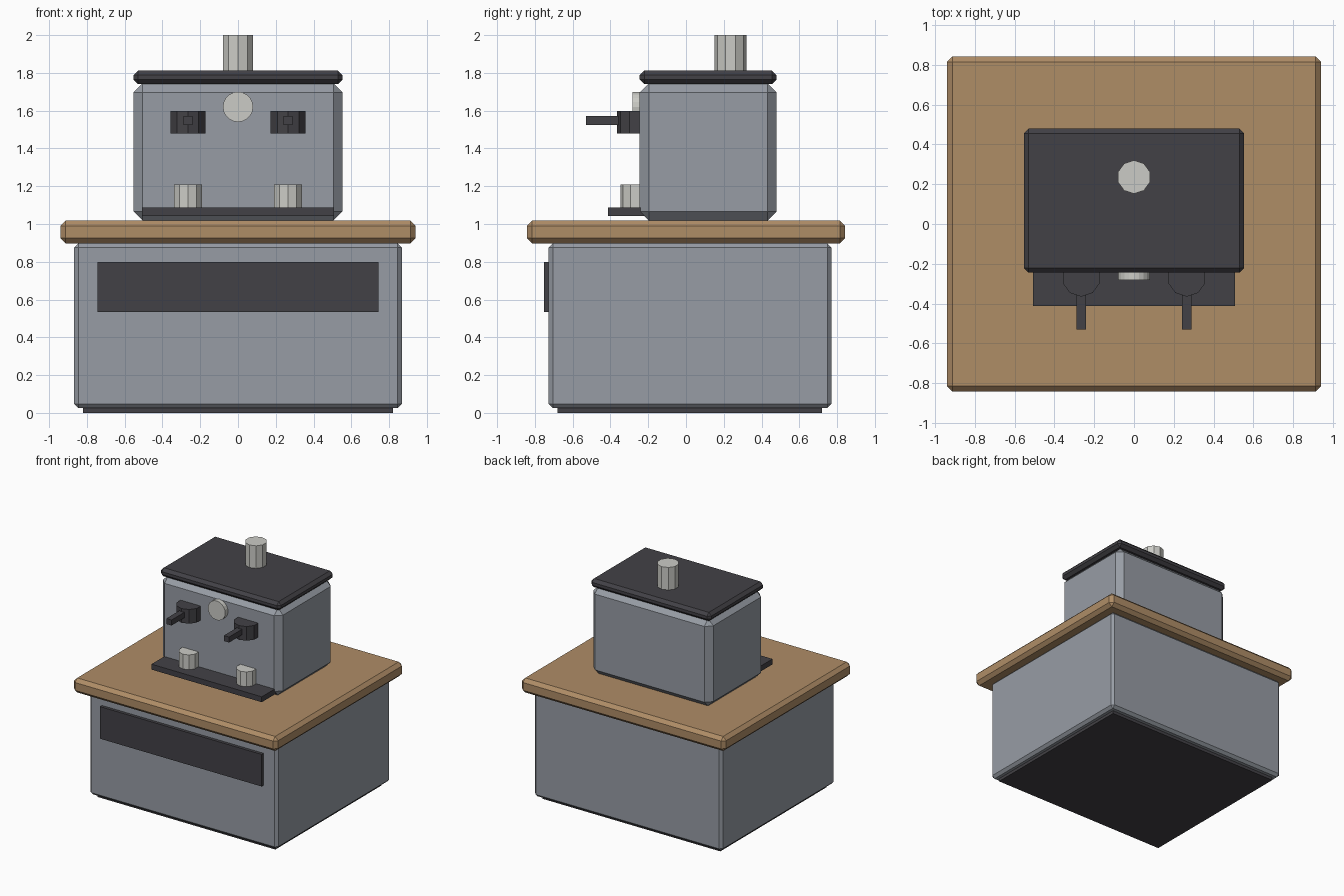
import bpy, bmesh, math
from mathutils import Matrix, Vector

if "Cube" in bpy.data.objects:
    bpy.data.objects.remove(bpy.data.objects["Cube"])


def material(name, rgb):
    m = bpy.data.materials.new(name)
    m.diffuse_color = (*rgb, 1.0)
    m.use_nodes = True
    m.node_tree.nodes["Principled BSDF"].inputs["Base Color"].default_value = m.diffuse_color
    return m


STEEL = material("grey steel", (0.31, 0.335, 0.375))
DARK = material("charcoal", (0.055, 0.053, 0.061))
WOOD = material("warm wood", (0.43, 0.266, 0.134))
PALE = material("pale ceramic", (0.60, 0.60, 0.565))


def finish(bm, name, mat):
    bmesh.ops.recalc_face_normals(bm, faces=bm.faces[:])
    me = bpy.data.meshes.new(name)
    bm.to_mesh(me)
    bm.free()
    me.materials.append(mat)
    ob = bpy.data.objects.new(name, me)
    bpy.context.collection.objects.link(ob)
    return ob


def box(name, xr, yr, zr, mat, bevel=0.0):
    """Box from min/max ranges, with optional flat chamfered edges."""
    bm = bmesh.new()
    bmesh.ops.create_cube(bm, size=1)
    for v in bm.verts:
        v.co = Vector([(r[0] + r[1]) / 2 + c * (r[1] - r[0])
                       for c, r in zip(v.co, (xr, yr, zr))])
    if bevel:
        bmesh.ops.bevel(bm, geom=bm.edges[:], offset=bevel, segments=1,
                        affect='EDGES', profile=0.5)
    return finish(bm, name, mat)


def cylinder(name, centre, r, height, sides, mat, axis='Z'):
    """Flat-sided cylinder with a corner pointing along +y."""
    bm = bmesh.new()
    bmesh.ops.create_cone(bm, cap_ends=True, segments=sides,
                          radius1=r, radius2=r, depth=height)
    # put a corner on the y axis whatever the start angle
    bm.verts.ensure_lookup_table()
    a = math.atan2(bm.verts[0].co.y, bm.verts[0].co.x)
    m = Matrix.Rotation(math.pi / 2 - a, 4, 'Z')
    if axis == 'Y':
        m = Matrix.Rotation(math.pi / 2, 4, 'X') @ m
    bmesh.ops.transform(bm, matrix=Matrix.Translation(centre) @ m, verts=bm.verts[:])
    return finish(bm, name, mat)


# Cabinet and counter
box("plinth", (-0.82, 0.82), (-0.68, 0.72), (0, 0.03), DARK)
box("cabinet", (-0.867, 0.867), (-0.727, 0.77), (0.025, 0.897), STEEL, 0.022)
box("front_panel", (-0.745, 0.745), (-0.753, -0.72), (0.533, 0.80), DARK)
box("counter_top", (-0.94, 0.94), (-0.842, 0.842), (0.897, 1.018), WOOD, 0.028)

# Coffee machine
box("machine_body", (-0.553, 0.553), (-0.245, 0.479), (1.018, 1.745), STEEL, 0.048)
box("machine_lid", (-0.553, 0.553), (-0.245, 0.479), (1.74, 1.812), DARK, 0.024)
box("drip_tray", (-0.508, 0.508), (-0.413, -0.2), (1.042, 1.087), DARK)
cylinder("lid_cup", (0, 0.236, 1.905), 0.084, 0.19, 10, PALE)
cylinder("gauge", (0, -0.262, 1.62), 0.08, 0.04, 20, PALE, 'Y')

# Paired brewing heads, handles and cups
for side, s in (("left", -1), ("right", 1)):
    x = 0.265 * s
    cylinder(side + "_brew_head", (x, -0.268, 1.538), 0.097, 0.118, 10, DARK)
    box(side + "_handle", (x - 0.024, x + 0.024), (-0.53, -0.3), (1.525, 1.571), DARK)
    cylinder(side + "_cup", (x, -0.27, 1.148), 0.077, 0.124, 10, PALE)
